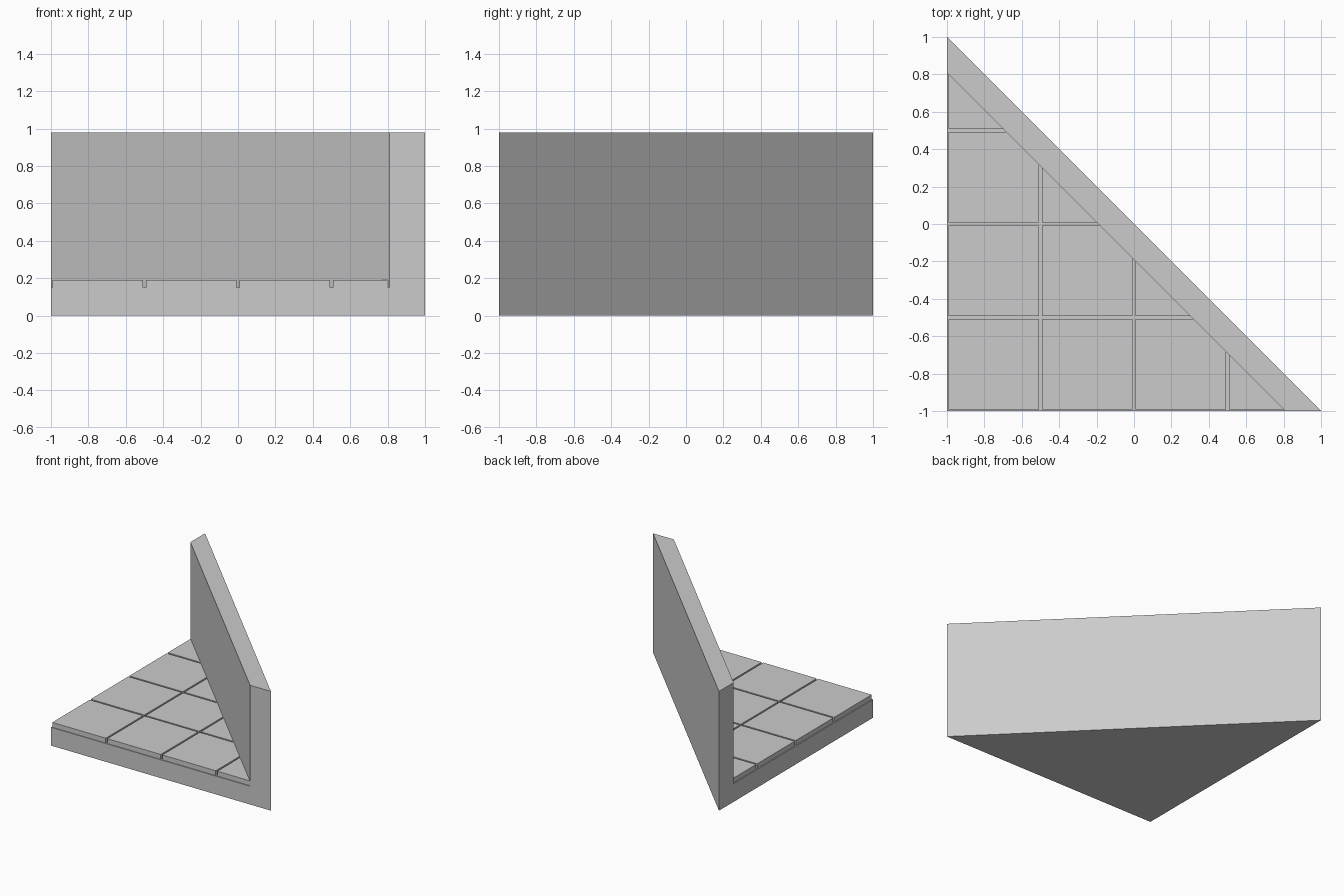
import bpy
import bmesh
from mathutils import Matrix, Vector

cube = bpy.data.objects.get("Cube")
if cube:
    bpy.data.objects.remove(cube, do_unlink=True)

WALL_TOP, FLOOR, TILE_TOP = 0.98, 0.15, 0.19
INNER = -0.19          # inner wall face lies on x + y = INNER
CELL, GAP = 0.5, 0.007

stone = bpy.data.materials.new("grey stone")
stone.use_nodes = True
grey = (0.6, 0.6, 0.6, 1)
stone.diffuse_color = grey
stone.node_tree.nodes["Principled BSDF"].inputs["Base Color"].default_value = grey


def cut(bm, point, normal):
    """Remove everything on the normal's side of a plane and cap the hole."""
    geom = bm.verts[:] + bm.edges[:] + bm.faces[:]
    result = bmesh.ops.bisect_plane(bm, geom=geom, dist=1e-5, plane_co=point,
                                    plane_no=normal, clear_outer=True)
    edges = [e for e in result["geom_cut"]
             if isinstance(e, bmesh.types.BMEdge) and e.is_boundary]
    if edges:
        bmesh.ops.edgeloop_fill(bm, edges=edges)


def finish(bm, name):
    bmesh.ops.recalc_face_normals(bm, faces=bm.faces[:])
    mesh = bpy.data.meshes.new(name)
    bm.to_mesh(mesh)
    bm.free()
    mesh.materials.append(stone)
    obj = bpy.data.objects.new(name, mesh)
    bpy.context.collection.objects.link(obj)


# Base and diagonal wall: an L profile swept along the diagonal, trimmed square
across = Vector((1, 1, 0)).normalized()
along = Vector((1, -1, 0)).normalized()
inner = INNER / 2 ** 0.5
profile = [(-2, 0), (0, 0), (0, WALL_TOP), (inner, WALL_TOP), (inner, FLOOR), (-2, FLOOR)]
bm = bmesh.new()
ring = [bm.verts.new(across * d - along * 4 + Vector((0, 0, z))) for d, z in profile]
section = bm.faces.new(ring)
swept = bmesh.ops.extrude_face_region(bm, geom=[section], use_keep_orig=True)
bmesh.ops.translate(bm, vec=along * 8,
                    verts=[v for v in swept["geom"] if isinstance(v, bmesh.types.BMVert)])
cut(bm, (-1, 0, 0), (-1, 0, 0))
cut(bm, (0, -1, 0), (0, -1, 0))
finish(bm, "base_and_wall")

# Floor tiles, trimmed where they meet the wall
for row in range(4):
    for column in range(4):
        x, y = -1 + column * CELL, -1 + row * CELL
        if x + y + 2 * GAP >= INNER:
            continue
        bm = bmesh.new()
        size = CELL - 2 * GAP
        place = Matrix.Translation((x + CELL / 2, y + CELL / 2, (FLOOR + TILE_TOP) / 2))
        bmesh.ops.create_cube(bm, size=1, matrix=place @ Matrix.Diagonal(
            (size, size, TILE_TOP - FLOOR, 1)))
        cut(bm, across * inner, across)
        finish(bm, f"floor_tile_{row + 1}_{column + 1}")
